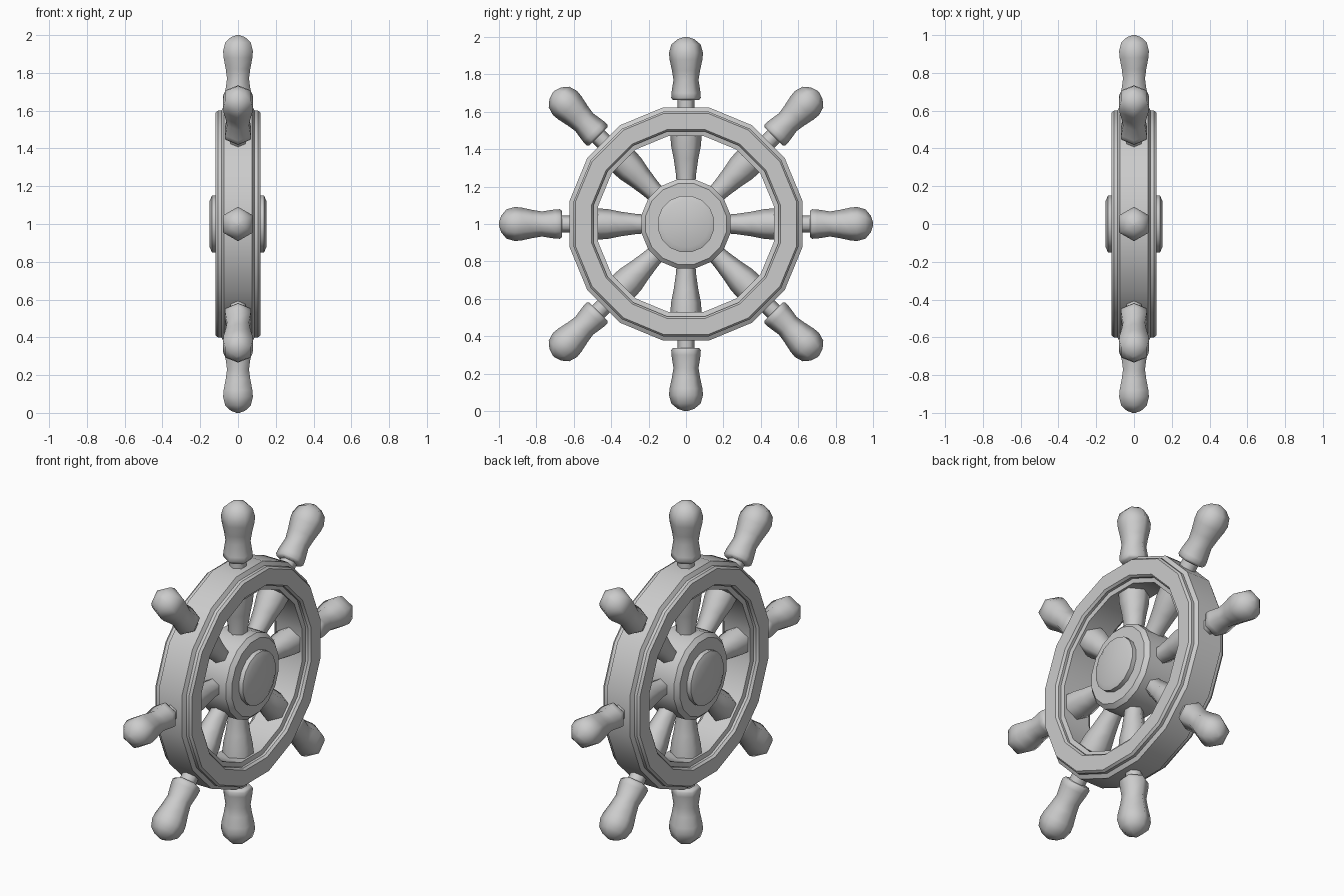
import bpy, bmesh, math
from mathutils import Matrix, Vector

cube = bpy.data.objects.get("Cube")
if cube:
    bpy.data.objects.remove(cube)

grey = bpy.data.materials.new("plain_grey")
grey.use_nodes = True
colour = (0.6, 0.6, 0.6, 1)
grey.diffuse_color = colour
grey.node_tree.nodes["Principled BSDF"].inputs["Base Color"].default_value = colour

CENTRE = Vector((0, 0, 1))


def lathe(name, profile, sides, phase, matrix, closed=False, smooth=35):
    """Sweep (radius, height) points around local z; close the loop or cap both ends."""
    bm = bmesh.new()
    rings = []
    for r, h in profile:
        angles = [phase + math.tau * i / sides for i in range(sides)]
        rings.append([bm.verts.new((r * math.cos(a), r * math.sin(a), h)) for a in angles])
    pairs = list(zip(rings, rings[1:]))
    if closed:
        pairs.append((rings[-1], rings[0]))
    else:
        bm.faces.new(rings[0])
        bm.faces.new(rings[-1])
    for a, b in pairs:
        for i in range(sides):
            j = (i + 1) % sides
            bm.faces.new((a[i], a[j], b[j], b[i]))
    bmesh.ops.recalc_face_normals(bm, faces=bm.faces)
    mesh = bpy.data.meshes.new(name)
    bm.to_mesh(mesh)
    bm.free()
    mesh.materials.append(grey)
    obj = bpy.data.objects.new(name, mesh)
    obj.matrix_world = matrix
    bpy.context.collection.objects.link(obj)
    bpy.ops.object.select_all(action='DESELECT')
    obj.select_set(True)
    bpy.context.view_layer.objects.active = obj
    bpy.ops.object.shade_smooth_by_angle(angle=math.radians(smooth))
    return obj


def mirrored(half):
    """Add the opposite side of a profile."""
    return half + [(r, -h) for r, h in reversed(half)]


# Wheel axle runs along x
axle = Matrix.Translation(CENTRE) @ Matrix.Rotation(math.pi / 2, 4, 'Y')
SIDES = 16
half_step = math.pi / SIDES

# Rim with raised flanges on both faces
rim_half = [(0.48, 0.085), (0.505, 0.09), (0.505, 0.105), (0.515, 0.118),
            (0.603, 0.118), (0.613, 0.105), (0.613, 0.088), (0.635, 0.075)]
lathe("rim", mirrored(rim_half), SIDES, half_step, axle, closed=True)

# Hub drum and the bevelled caps on its two faces
lathe("hub", mirrored([(0.22, 0.112), (0.243, 0.09)]), SIDES, half_step, axle)
lathe("hub_caps", mirrored([(0.125, 0.15), (0.153, 0.138), (0.153, 0.1)]), SIDES, half_step, axle)

# Eight six-sided spokes, pegs and grips
spoke = [(0.05, 0.19), (0.053, 0.26), (0.066, 0.35), (0.08, 0.42), (0.085, 0.5)]
peg = [(0.046, 0.58), (0.046, 0.69)]
grip = [(0.07, 0.662), (0.079, 0.675), (0.078, 0.70), (0.067, 0.77), (0.075, 0.82),
        (0.088, 0.88), (0.091, 0.915), (0.078, 0.96), (0.045, 0.988), (0.01, 1.0)]
for n in range(8):
    turn = Matrix.Translation(CENTRE) @ Matrix.Rotation(n * math.tau / 8, 4, 'X')
    for name, profile in (("spoke", spoke), ("peg", peg), ("grip", grip)):
        lathe(f"{name}_{n + 1}", profile, 6, math.pi / 2, turn, smooth=62)
